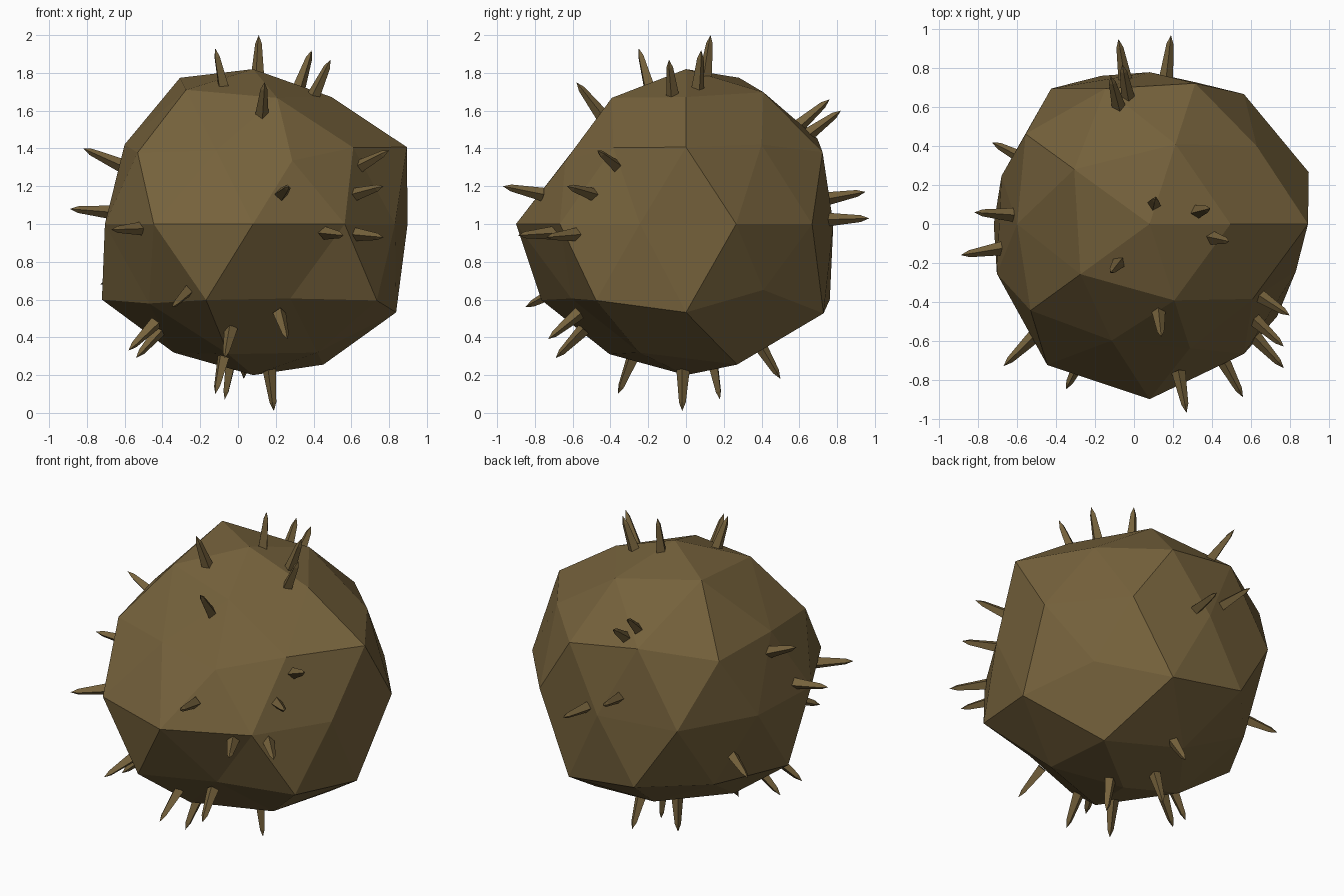
import bpy, bmesh, math
from mathutils import Vector

CENTRE = Vector((0.08, 0, 1.0))

brown = bpy.data.materials.new("dull brown")
brown.diffuse_color = (0.18, 0.122, 0.045, 1)


def add_object(name, bm):
    mesh = bpy.data.meshes.new(name)
    bm.to_mesh(mesh)
    bm.free()
    mesh.materials.append(brown)
    obj = bpy.data.objects.new(name, mesh)
    bpy.context.collection.objects.link(obj)
    return obj


# Lumpy body: an icosphere with a radius for each vertex,
# listed per height ring, counter-clockwise from +x
RINGS = {
    1.0: [0.82],
    0.851: [0.79, 0.82, 0.91, 0.835, 0.785],
    0.526: [0.80, 0.86, 0.80, 0.74, 0.77],
    0.447: [0.91, 0.85, 0.88, 0.845, 0.75],
    0.0: [0.86, 0.825, 0.78, 0.86, 0.80, 0.825, 0.895, 0.90, 0.825, 0.79],
    -0.447: [0.78, 0.895, 0.895, 0.90, 0.905],
    -0.526: [0.89, 0.90, 0.82, 0.80, 0.75],
    -0.851: [0.875, 0.78, 0.80, 0.81, 0.80],
    -1.0: [0.80],
}
bm = bmesh.new()
bmesh.ops.create_icosphere(bm, subdivisions=2, radius=1)
for v in bm.verts:
    d = v.co.normalized()
    radii = RINGS[min(RINGS, key=lambda z: abs(z - d.z))]
    turn = (math.degrees(math.atan2(d.y, d.x)) + 1) % 360
    v.co = CENTRE + d * radii[int(turn * len(radii) / 360)]
add_object("body", bm)

# Spike tips
TIPS = [
    (-0.12, -0.25, 1.93), (0.11, 0.13, 2.0), (0.39, 0.08, 1.92), (0.49, -0.09, 1.87),
    (0.14, -0.58, 1.75), (-0.82, 0.06, 1.40), (-0.89, -0.16, 1.08), (-0.67, -0.73, 0.97),
    (0.27, -0.97, 1.20), (0.80, -0.47, 1.39), (0.77, -0.63, 1.20), (0.77, -0.74, 0.93),
    (0.56, -0.89, 0.94), (-0.35, -0.85, 0.56), (-0.58, -0.34, 0.33), (-0.54, -0.18, 0.29),
    (-0.12, -0.36, 0.10), (-0.07, 0.18, 0.07), (0.03, 0.50, 0.18), (0.19, -0.02, 0.01),
    (0.26, -0.73, 0.39), (-0.07, -0.69, 0.29), (-0.73, 0.42, 0.68),
    (-0.12, 0.76, 1.66), (-0.06, 0.82, 1.60), (-0.08, 0.95, 1.17), (0.19, 0.97, 1.03),
]


# Four-sided spike: slow taper, then a short point
def spike(bm, tip):
    tip = Vector(tip)
    axis = (tip - CENTRE).normalized()
    side = axis.cross(Vector((0, 0, 1))).normalized()
    up = side.cross(axis)
    rings = []
    for back, r in ((0.22, 0.036), (0.045, 0.018)):
        rings.append([bm.verts.new(tip - axis * back + side * r * c + up * r * s)
                      for c, s in ((1, 0), (0, 1), (-1, 0), (0, -1))])
    point = bm.verts.new(tip)
    low, high = rings
    for i in range(4):
        j = (i + 1) % 4
        bm.faces.new((low[i], low[j], high[j], high[i]))
        bm.faces.new((high[i], high[j], point))
    bm.faces.new(low[::-1])


bm = bmesh.new()
for t in TIPS:
    spike(bm, t)
bmesh.ops.recalc_face_normals(bm, faces=bm.faces)
add_object("spikes", bm)
